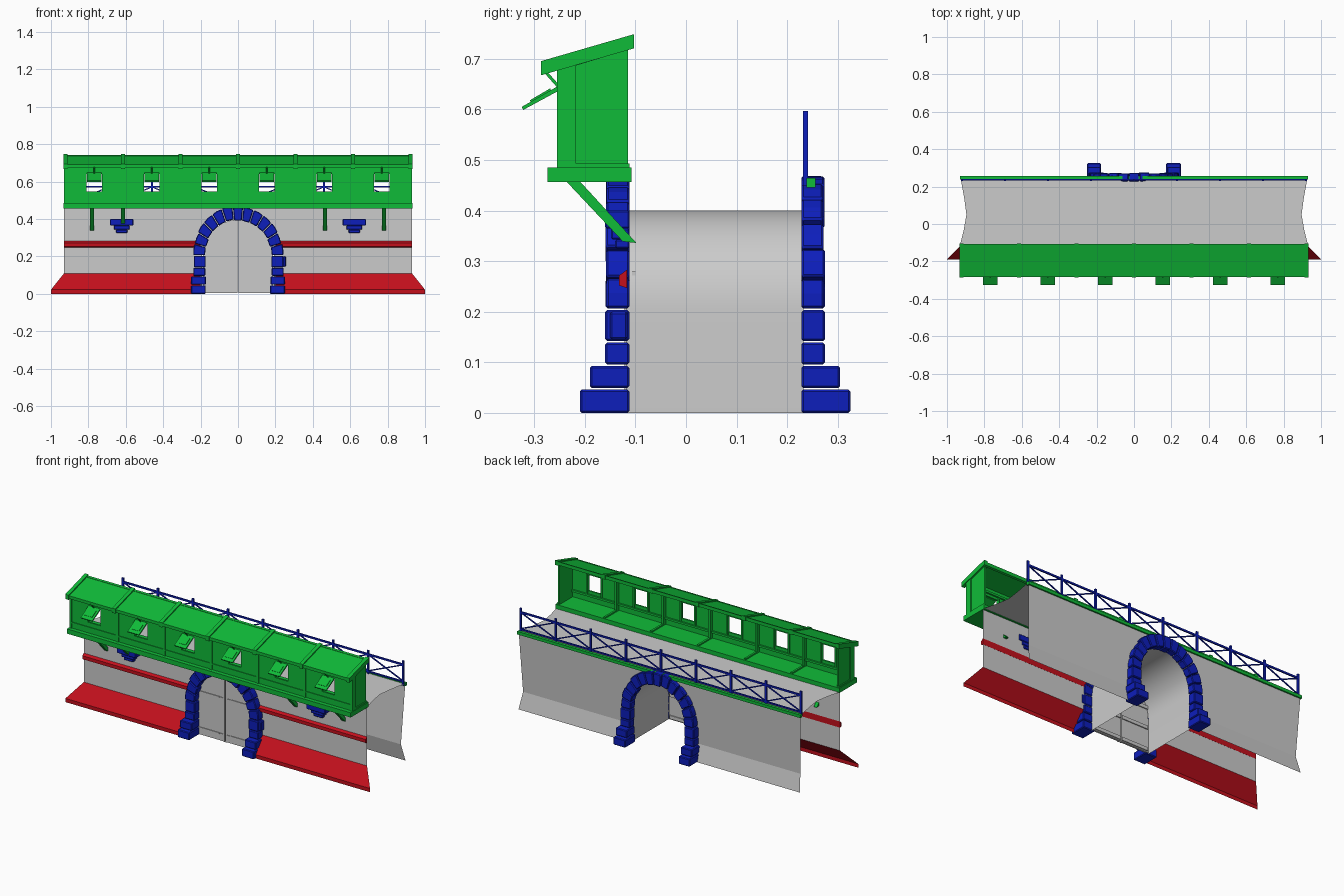
import bpy, bmesh, math, random
from mathutils import Vector

if "Cube" in bpy.data.objects:
    bpy.data.objects.remove(bpy.data.objects["Cube"])

random.seed(4)

def material(name, c):
    m = bpy.data.materials.new(name)
    m.diffuse_color = (*c, 1)
    m.use_nodes = True
    m.node_tree.nodes["Principled BSDF"].inputs["Base Color"].default_value = m.diffuse_color
    return m

RED = material("red", (0.55, 0.005, 0.012))
GREEN = material("green", (0.005, 0.5, 0.04))
BLUE = material("blue", (0.004, 0.013, 0.5))

def finish(bm, name, mat=None, solid=True, bevel=0):
    if solid:
        bmesh.ops.recalc_face_normals(bm, faces=bm.faces)
    me = bpy.data.meshes.new(name)
    bm.to_mesh(me)
    bm.free()
    ob = bpy.data.objects.new(name, me)
    bpy.context.collection.objects.link(ob)
    if mat:
        me.materials.append(mat)
    if bevel:
        b = ob.modifiers.new("worn_edges", 'BEVEL')
        b.width, b.segments = bevel, 1
    return ob

def loft(bm, a, b):
    """Closed prism between two matching outlines."""
    va, vb = [bm.verts.new(p) for p in a], [bm.verts.new(p) for p in b]
    n = len(a)
    bm.faces.new(va)
    bm.faces.new(vb[::-1])
    for i in range(n):
        bm.faces.new((va[i], vb[i], vb[(i + 1) % n], va[(i + 1) % n]))

def box(bm, x0, x1, y0, y1, z0, z1):
    loft(bm, *[[(x, y0, z0), (x, y1, z0), (x, y1, z1), (x, y0, z1)] for x in (x0, x1)])

def prism_x(bm, x0, x1, yz):
    loft(bm, [(x0, *p) for p in yz], [(x1, *p) for p in yz])

def beam(bm, a, b, w, side):
    """Square bar from a to b; side is one cross direction."""
    a, b, s = Vector(a), Vector(b), Vector(side)
    t = (b - a).cross(s).normalized() * w / 2
    s = s * w / 2
    ring = [s + t, s - t, -s - t, -s + t]
    loft(bm, [a + r for r in ring], [b + r for r in ring])

def sheet(bm, pts, facing):
    f = bm.faces.new([bm.verts.new(p) for p in pts])
    f.normal_update()
    if f.normal.dot(Vector(facing)) < 0:
        f.normal_flip()

def arc(rx, rz, n=20, cz=0.205):
    return [(rx * math.cos(math.pi * i / n), cz + rz * math.sin(math.pi * i / n)) for i in range(n + 1)]

ARCH = arc(0.192, 0.195)

def wall_outline(xt, xb, zb):
    return [(-xb, zb), (-xt, 0.46), (xt, 0.46), (xb, zb), (0.192, zb)] + ARCH + [(-0.192, zb)]

# Front and back wall sheets with arch openings
bm = bmesh.new()
sheet(bm, [(x, -0.118, z) for x, z in wall_outline(0.93, 0.93, 0.11)], (0, -1, 0))
finish(bm, "front_wall", solid=False)
bm = bmesh.new()
sheet(bm, [(x, 0.228 + 0.02 * (z - 0.1) / 0.36, z) for x, z in wall_outline(0.925, 0.91, 0.1)], (0, 1, 0))
for s in (-1, 1):
    sheet(bm, [(s * 0.192, 0.228, 0.1), (s * 0.91, 0.228, 0.1), (s * 0.925, 0.25, 0), (s * 0.192, 0.25, 0)], (0, 1, 0.2))
finish(bm, "back_wall", solid=False)

# Walkway with hollowed ends
bm = bmesh.new()
end = [(0.93, -0.11), (0.91, -0.03), (0.896, 0.05), (0.908, 0.14), (0.928, 0.25)]
sheet(bm, [(x, y, 0.46) for x, y in end] + [(-x, y, 0.46) for x, y in end[::-1]], (0, 0, 1))
finish(bm, "walkway", solid=False)

# Tunnel vault
bm = bmesh.new()
prof = [(0.192, 0)] + ARCH + [(-0.192, 0)]
rows = [[bm.verts.new((x, y, z)) for x, z in prof] for y in (-0.118, 0.232)]
for i in range(len(prof) - 1):
    f = bm.faces.new((rows[0][i], rows[0][i + 1], rows[1][i + 1], rows[1][i]))
    f.smooth = True
finish(bm, "tunnel_vault", solid=False)

# Red sloping foot and moulding
bm, bm2 = bmesh.new(), bmesh.new()
for s in (-1, 1):
    sheet(bm, [(s * .2, -.118, .11), (s * .93, -.118, .11), (s, -.19, .022), (s * .2, -.19, .022)], (0, -1, 1))
    sheet(bm, [(s * .2, -.19, .022), (s, -.19, .022), (s, -.19, 0), (s * .2, -.19, 0)], (0, -1, 0))
    prism_x(bm2, s * .2, s * .93, [(-.117, .247), (-.132, .252), (-.132, .272), (-.117, .283)])
finish(bm, "wall_foot", RED, solid=False)
finish(bm2, "wall_moulding", RED)

# Stone arch surrounds, front and back
def stone_arch(name, y_in, y_out, d):
    bm = bmesh.new()
    legs = [(0, .046, .05), (.049, .093, .03), (.096, .139, 0), (.142, .203, 0)]
    for s in (-1, 1):
        for z0, z1, step in legs:
            j = random.uniform(-.005, .005)
            y0, y1 = sorted((y_in, y_out + d * step))
            xo = .25 if step else .24 + j
            xs = sorted((s * (.176 + j), s * xo))
            box(bm, *xs, y0, y1, z0, z1)
    n = 13
    for i in range(n):
        j = random.uniform(-.004, .005)
        a0, a1 = math.pi * (i + .03) / n, math.pi * (i + .97) / n
        q = [((rx + j) * math.cos(a), .205 + (rz + j) * math.sin(a))
             for a, rx, rz in ((a0, .178, .19), (a0, .24, .262), ((a0 + a1) / 2, .241, .264), (a1, .24, .262), (a1, .178, .19))]
        loft(bm, [(x, y_in, z) for x, z in q], [(x, y_out - d * abs(j), z) for x, z in q])
    if d < 0:
        box(bm, .2, .256, -.15, -.116, .145, .2)
    finish(bm, name, BLUE, bevel=.004)

stone_arch("front_stone_arch", -.112, -.16, -1)
stone_arch("back_stone_arch", .228, .275, 1)

# Stepped stone corbels
bm = bmesh.new()
for s in (-1, 1):
    c = s * .622
    box(bm, c - .062, c + .062, -.16, -.112, .365, .4)
    box(bm, c - .042, c + .042, -.148, -.112, .343, .365)
    box(bm, c - .03, c + .03, -.14, -.112, .325, .343)
finish(bm, "corbels", BLUE, bevel=.003)

# Double gate doors with rails and strap hinges
for s, side in ((-1, "left"), (1, "right")):
    bm = bmesh.new()
    curve = [(x, z) for x, z in arc(.186, .192) if x >= -1e-6]
    q = [(.003, .004), (.186, .004)] + [(max(x, .003), z) for x, z in curve]
    loft(bm, [(s * x, -.118, z) for x, z in q], [(s * x, -.106, z) for x, z in q])
    for z in (.045, .26):
        xs = sorted((s * .04, s * .175))
        box(bm, *xs, -.122, -.117, z - .004, z + .004)
        box(bm, *sorted((s * .012, s * .035)), -.122, -.117, z - .003, z + .003)
    for z in (.02, .15, .27):
        box(bm, *sorted((s * .006, s * .18)), -.107, -.1, z - .01, z + .01)
    box(bm, *sorted((s * .003, s * .012)), -.122, -.117, .004, .39)
    finish(bm, side + "_door", bevel=0)

# Back railing with crossed braces
bm = bmesh.new()
N, L = 8, .92
xs = [-L + 2 * L * i / N for i in range(N + 1)]
for x in xs:
    box(bm, x - .006, x + .006, .231, .241, .45, .597)
for a, b in zip(xs, xs[1:]):
    for z0, z1 in ((.475, .572), (.572, .475)):
        beam(bm, (a, .236, z0), (b, .236, z1), .006, (0, 1, 0))
box(bm, -L, L, .232, .24, .568, .578)
box(bm, -L, L, .232, .24, .468, .476)
finish(bm, "railing", BLUE)
bm = bmesh.new()
box(bm, -.93, .93, .238, .256, .446, .464)
finish(bm, "walkway_edge", GREEN)

# Gallery floor, front wall with six windows, end walls
POSTS = [-.922 + 1.844 * i / 6 for i in range(7)]
WINS = [(a + b) / 2 for a, b in zip(POSTS, POSTS[1:])]
bm = bmesh.new()
box(bm, -.932, .932, -.274, -.108, .457, .485)
finish(bm, "gallery_floor", GREEN)
bm = bmesh.new()
Y0, Y1, W = -.25, -.24, .042
box(bm, -.925, .925, Y0, Y1, .485, .548)
box(bm, -.925, .925, Y0, Y1, .642, .695)
edges = [-.925] + [w + k * W for w in WINS for k in (-1, 1)] + [.925]
for a, b in zip(edges[::2], edges[1::2]):
    box(bm, a, b, Y0, Y1, .548, .642)
for s in (-1, 1):
    prism_x(bm, s * .912, s * .922, [(-.25, .485), (-.115, .485), (-.115, .735), (-.25, .69)])
finish(bm, "gallery_walls", GREEN)

# Gallery posts and rails
bm = bmesh.new()
for x in POSTS:
    box(bm, x - .007, x + .007, -.255, -.218, .485, .69)
    prism_x(bm, x - .006, x + .006, [(-.22, .686), (-.115, .718), (-.115, .732), (-.22, .7)])
    box(bm, x - .006, x + .006, -.22, -.112, .485, .493)
for z in (.524, .662):
    box(bm, -.92, .92, -.24, -.23, z - .006, z + .006)
box(bm, -.92, .92, -.254, -.248, .514, .522)
for w in WINS:
    for k in (-1, 1):
        box(bm, w + k * .048 - .005, w + k * .048 + .005, -.241, -.233, .524, .662)
finish(bm, "gallery_frame", GREEN)

# Sloping roof with ribs and purlins
def slope(y, off=0):
    return .685 + (y + .285) * .29 + off
bm = bmesh.new()
def roof_strip(x0, x1, y0, y1, lo, hi):
    prism_x(bm, x0, x1, [(y0, slope(y0, lo)), (y1, slope(y1, lo)), (y1, slope(y1, hi)), (y0, slope(y0, hi))])
roof_strip(-.928, .928, -.283, -.106, -.008, .004)
for x in POSTS:
    roof_strip(x - .011, x + .011, -.287, -.103, -.017, .011)
roof_strip(-.925, .925, -.284, -.272, -.012, .006)
roof_strip(-.925, .925, -.118, -.106, -.014, .006)
finish(bm, "gallery_roof", GREEN)

# Raised window shutters with props
bm = bmesh.new()
for w in WINS:
    prism_x(bm, w - .038, w + .038, [(-.25, .638), (-.322, .599), (-.325, .605), (-.25, .648)])
    prism_x(bm, w - .026, w + .026, [(-.268, .634), (-.305, .614), (-.309, .618), (-.268, .642)])
    beam(bm, (w, -.252, .645), (w, -.283, .68), .006, (1, 0, 0))
finish(bm, "shutters", GREEN)

# Diagonal struts below the gallery
bm = bmesh.new()
for x in (-.78, -.615, .465, .78):
    prism_x(bm, x - .01, x + .01, [(-.237, .458), (-.125, .339), (-.098, .336), (-.21, .458)])
finish(bm, "gallery_struts", GREEN)
